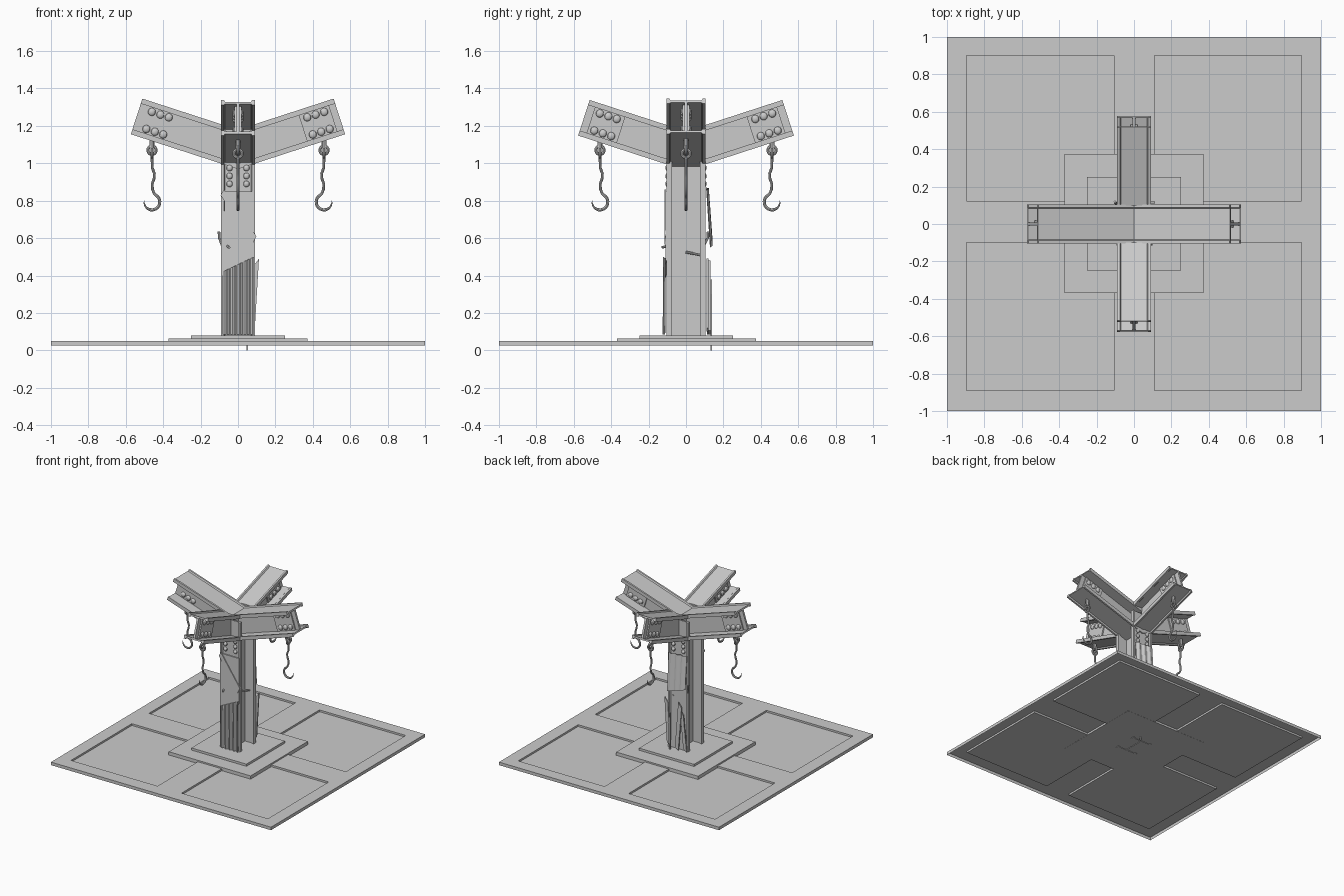
import bpy, bmesh, math
from mathutils import Matrix, Vector

if "Cube" in bpy.data.objects:
    bpy.data.objects.remove(bpy.data.objects["Cube"])

R, T = Matrix.Rotation, Matrix.Translation


def mesh(name, verts, faces, mat=Matrix()):
    me = bpy.data.meshes.new(name)
    me.from_pydata([mat @ Vector(v) for v in verts], [], faces)
    bm = bmesh.new()
    bm.from_mesh(me)
    bmesh.ops.recalc_face_normals(bm, faces=bm.faces)
    bm.to_mesh(me)
    bm.free()
    ob = bpy.data.objects.new(name, me)
    bpy.context.collection.objects.link(ob)
    return ob


def prism(name, outline, place, mat=Matrix()):
    """Closed outline; place(point, end) gives the 3D position at end 0 or 1."""
    n = len(outline)
    v = [place(p, e) for e in (0, 1) for p in outline]
    f = [(i, (i + 1) % n, n + (i + 1) % n, n + i) for i in range(n)]
    return mesh(name, v, f + [tuple(range(n)), tuple(range(n, 2 * n))], mat)


def box(name, x0, x1, y0, y1, z0, z1, mat=Matrix()):
    sq = [(x0, y0), (x1, y0), (x1, y1), (x0, y1)]
    return prism(name, sq, lambda p, e: (p[0], p[1], (z0, z1)[e]), mat)


def smooth(ob):
    bpy.ops.object.select_all(action='DESELECT')
    ob.select_set(True)
    bpy.context.view_layer.objects.active = ob
    bpy.ops.object.shade_smooth_by_angle()


def bolts(name, places, r, mat=Matrix()):
    """Domed bolt heads: places are (position, axis to flatten)."""
    bm = bmesh.new()
    for p, axis in places:
        s = Matrix.Scale(0.6, 4, axis)
        bmesh.ops.create_uvsphere(bm, u_segments=12, v_segments=8, radius=r, matrix=mat @ T(p) @ s)
    me = bpy.data.meshes.new(name)
    bm.to_mesh(me)
    bm.free()
    ob = bpy.data.objects.new(name, me)
    bpy.context.collection.objects.link(ob)
    smooth(ob)


def rod(name, pts, r, mat=Matrix()):
    cu = bpy.data.curves.new(name, 'CURVE')
    cu.dimensions = '3D'
    cu.bevel_depth, cu.bevel_resolution, cu.use_fill_caps = r, 2, True
    sp = cu.splines.new('POLY')
    sp.points.add(len(pts) - 1)
    for q, p in zip(sp.points, pts):
        q.co = (*(mat @ Vector(p[:3])), 1)
        q.radius = p[3] if len(p) > 3 else 1
    ob = bpy.data.objects.new(name, cu)
    bpy.context.collection.objects.link(ob)
    bpy.ops.object.select_all(action='DESELECT')
    ob.select_set(True)
    bpy.context.view_layer.objects.active = ob
    bpy.ops.object.convert(target='MESH')
    smooth(bpy.context.object)


def i_profile(w, h, t=0.008):
    """I section with small lips along the flange edges."""
    q = [(w - .02, h - .01), (w - .014, h), (w, h), (w, h - .028),
         (w - .014, h - .028), (w - .02, h - .022), (t, h - .022)]
    right = q + [(u, -v) for u, v in reversed(q)]
    return right + [(-u, v) for u, v in reversed(right)]


# Floor: open sheet with a turned-down rim and four recessed panels
xs = [-1, -.895, -.108, .11, .895, 1]
ys = [-1, -.89, -.1, .122, .9, 1]
bm = bmesh.new()
g = [[bm.verts.new((x, y, .05)) for y in ys] for x in xs]
for i in range(5):
    for j in range(5):
        c = [g[i][j], g[i + 1][j], g[i + 1][j + 1], g[i][j + 1]]
        if i in (1, 3) and j in (1, 3):
            d = [bm.verts.new((v.co.x, v.co.y, .035)) for v in c]
            for k in range(4):
                bm.faces.new((c[k], c[(k + 1) % 4], d[(k + 1) % 4], d[k]))
            c = d
        bm.faces.new(c)
rim = [e for e in bm.edges if e.is_boundary]
ext = bmesh.ops.extrude_edge_only(bm, edges=rim)['geom']
bmesh.ops.translate(bm, vec=(0, 0, -.025), verts=[v for v in ext if isinstance(v, bmesh.types.BMVert)])
bmesh.ops.recalc_face_normals(bm, faces=bm.faces)
me = bpy.data.meshes.new("floor_plate")
bm.to_mesh(me)
bm.free()
bpy.context.collection.objects.link(bpy.data.objects.new("floor_plate", me))

# Stepped foot and I-beam post
box("lower_foot", -.372, .372, -.368, .375, .034, .062)
box("upper_foot", -.25, .25, -.248, .252, .055, .08)
prism("post", i_profile(.09, .103), lambda p, e: (p[0], p[1], (.03, 1.14)[e]))
bolts("post_bolts", [((x, y, z), Vector((0, 1, 0))) for x in (-.045, .045)
                     for y in (-.1, .1) for z in (.89, .932, .975)], .017)

# Four raised arms, each with bolts, joint plates and a hook
TILT = math.radians(18)
SN, CS = math.sin(TILT), math.cos(TILT)
for k, label in enumerate(("right", "back", "left", "front")):
    M = R(k * math.pi / 2, 4, 'Z')
    on_x = k % 2 == 0
    A = M @ T((0, 0, 1.0745 if on_x else 1.066)) @ R(-TILT, 4, 'Y')
    x0, length, w = (0, .57, .103) if on_x else (.1, .574, .09)
    prism(label + "_arm", i_profile(w, .1),
          lambda p, e: (length if e else (x0 + p[1] * SN) / CS, p[0], p[1]), A)
    spots = []
    for s in (-1, 1):
        plate = not (k == 2 and s == 1)
        off = .018 if plate else .009
        spots += [((a, s * off, h), Vector((0, 1, 0))) for a in (.405, .452, .5) for h in (-.048, .048)]
        if plate:
            a, b = sorted((s * .006, s * .018))
            box(label + "_joint_plate", .365, .535, a, b, -.076, .076, A)
    bolts(label + "_arm_bolts", spots, .021, A)

    # Hook: stud, two linked rings, bent shank and open curl
    H = M @ T((.46, 0, 0))
    rod(label + "_hook_stud", [(0, 0, 1.14), (0, 0, 1.08)], .013, H)
    for rz, ang, nm in ((1.07, 0, "_upper_ring"), (1.052, math.pi / 2, "_lower_ring")):
        bpy.ops.mesh.primitive_torus_add(major_segments=20, minor_segments=8,
                                         major_radius=.022, minor_radius=.008)
        ob = bpy.context.object
        ob.name = label + nm
        ob.matrix_world = H @ T((0, 0, rz)) @ R(ang, 4, 'Z') @ R(math.pi / 2, 4, 'X')
        smooth(ob)
    pts = [(0, 0, 1.035), (-.002, 0, .975), (-.013, 0, .945), (-.012, 0, .92),
           (-.001, 0, .89), (-.003, 0, .86), (-.012, 0, .838)]
    for i in range(15):
        a = math.radians(120 + 250 * i / 14)
        pts.append((.042 * math.cos(a), 0, .793 + .042 * math.sin(a), 1.1 if i < 10 else 1.1 - .17 * (i - 9)))
    rod(label + "_hook", pts, .0075, H)


def corrugated(name, n, x0, x1, bottom, top, y, depth):
    """Folded sheet; bottom and top are (left z, right z), y is (bottom, top)."""
    v, f = [], []
    for i in range(2 * n + 2):
        t = (i // 2 * 2 + (.75 if i % 2 else 0)) / (2 * n + .75)
        d = depth if (i // 2) % 2 else 0
        x = x0 + (x1 - x0) * t
        for (l, r), yy in ((bottom, y[0]), (top, y[1])):
            v.append((x, yy + d, l + (r - l) * t))
        if i:
            f.append((2 * i - 2, 2 * i, 2 * i + 1, 2 * i - 1))
    ob = mesh(name, v, f)
    ob.modifiers.new("thickness", 'SOLIDIFY').thickness = .004


def slab(name, corners, y0, y1):
    prism(name, corners, lambda p, e: (p[0], (y0, y1)[e], p[1]))


# Scrap cladding on the front
corrugated("front_corrugated_sheet", 9, -.082, .085, (.085, .085), (.42, .5), (-.115, -.112), -.01)
slab("front_thin_sheet", [(-.085, .4), (.084, .48), (.084, .85), (-.07, .85)], -.109, -.1)
slab("front_diagonal_strip", [(-.093, .83), (-.075, .86), (.098, .61), (.075, .565)], -.116, -.108)
rod("front_pin", [(-.06, -.095, .56), (-.047, -.128, .55)], .007)

# Scrap cladding on the back
corrugated("back_corrugated_sheet", 6, -.085, .08, (.6, .55), (.87, .86), (.132, .112), .01)
for x0, x1, z0, z1, lean, y in ((-.09, -.06, .085, .42, .03, .112), (-.02, .01, .085, .48, -.03, .12),
                                (.06, .09, .1, .49, .022, .11)):
    slab("back_slat", [(x0, z0), (x1, z0 + .02), (x1 + lean, z1), (x0 + lean, z1 - .04)], y, y + .01)
slab("back_long_spike", [(.046, 0), (.052, 0), (.068, .3), (.05, .38)], .13, .14)

# Bent bars through the post
rod("side_bar", [(.02, 0, .525), (.04, .05, .515), (.05, .095, .505)], .007)
rod("left_bar", [(-.08, .09, .55), (-.1, .115, .6), (-.102, .118, .635)], .007)
